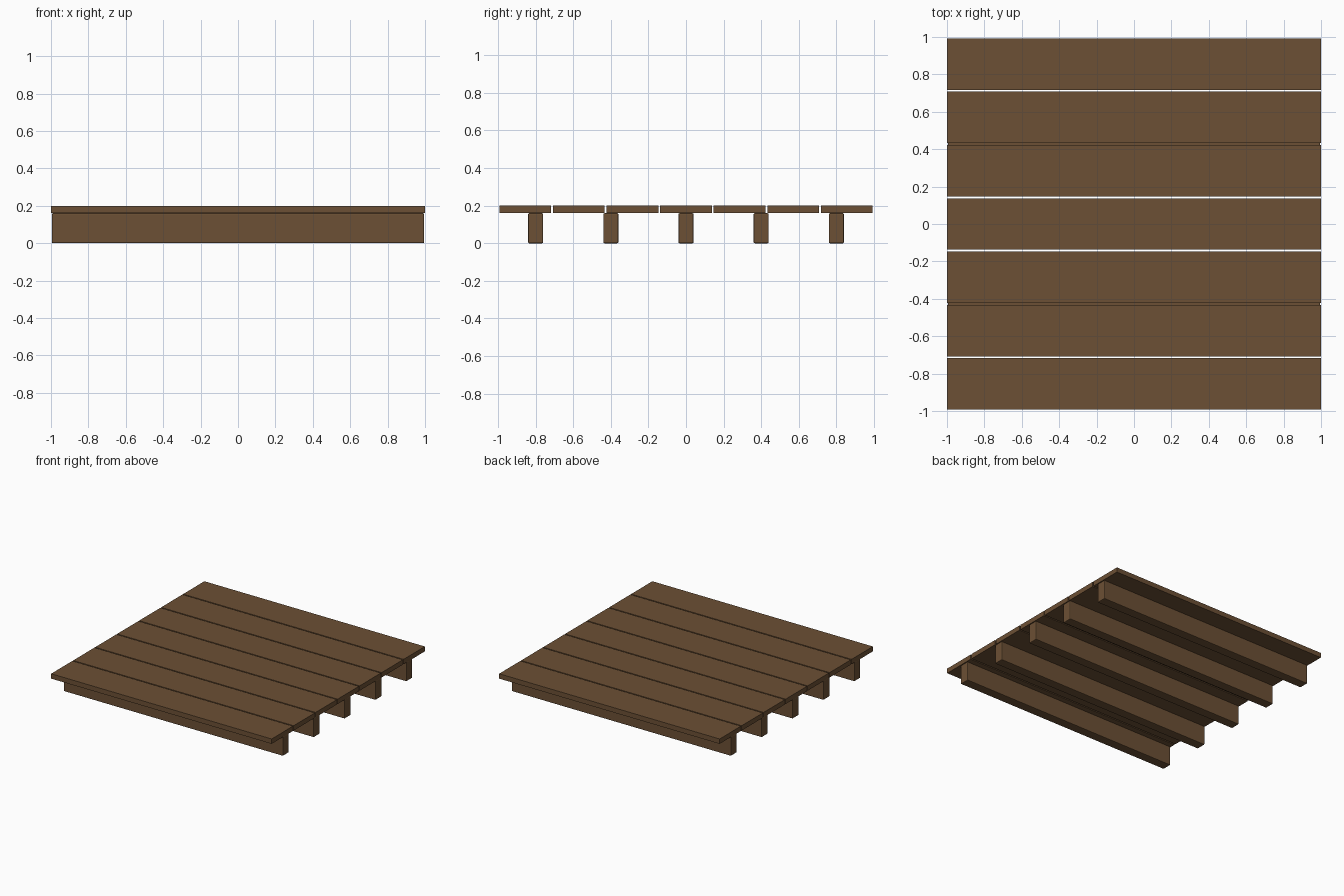
import bpy, bmesh

if "Cube" in bpy.data.objects:
    bpy.data.objects.remove(bpy.data.objects["Cube"])

wood = bpy.data.materials.new("brown_wood")
wood.diffuse_color = (0.15, 0.08, 0.035, 1)
wood.use_nodes = True
wood.node_tree.nodes["Principled BSDF"].inputs["Base Color"].default_value = wood.diffuse_color


def beam(name, size, center, bevel=0.0):
    """Box of the given size, with optional small chamfers on all edges."""
    bm = bmesh.new()
    bmesh.ops.create_cube(bm, size=1)
    bmesh.ops.scale(bm, vec=size, verts=bm.verts)
    if bevel:
        bmesh.ops.bevel(bm, geom=bm.edges[:], offset=bevel, segments=2,
                        profile=0.5, affect='EDGES')
    mesh = bpy.data.meshes.new(name)
    bm.to_mesh(mesh)
    bm.free()
    mesh.materials.append(wood)
    obj = bpy.data.objects.new(name, mesh)
    obj.location = center
    bpy.context.collection.objects.link(obj)


# Seven deck planks with narrow gaps
for i in range(-3, 4):
    beam(f"deck_plank_{i + 4}", (2.0, 0.275, 0.04), (0, i * 0.285, 0.18))

# Five bevelled joists underneath
for i in range(-2, 3):
    beam(f"support_joist_{i + 3}", (1.99, 0.08, 0.16), (0, i * 0.4, 0.08), bevel=0.006)
